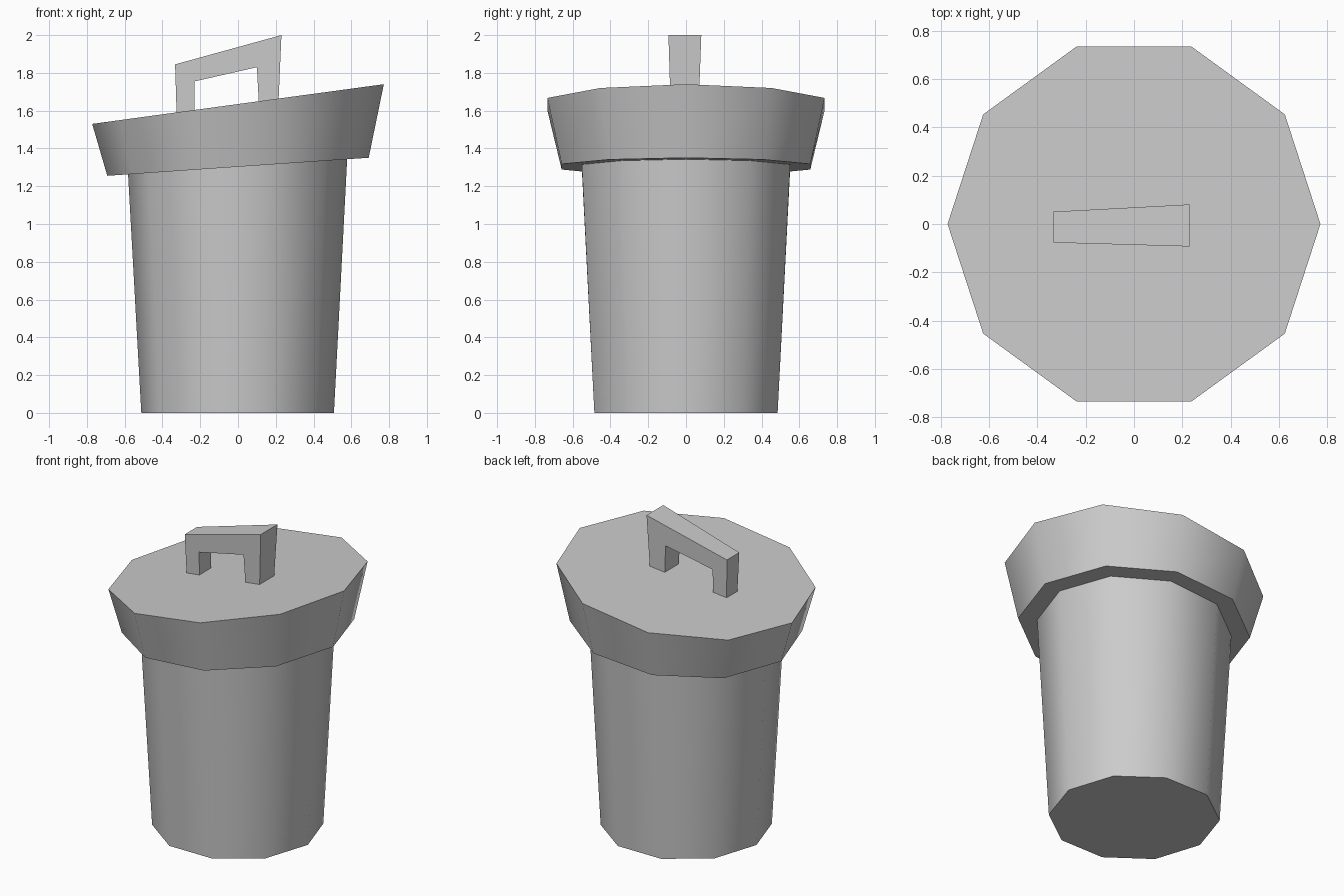
import bpy, bmesh, math

cube = bpy.data.objects.get("Cube")
if cube:
    bpy.data.objects.remove(cube, do_unlink=True)

grey = bpy.data.materials.new("plain grey")
grey.use_nodes = True
grey.diffuse_color = (0.6, 0.6, 0.6, 1)
grey.node_tree.nodes["Principled BSDF"].inputs["Base Color"].default_value = (0.6, 0.6, 0.6, 1)

SIDES = 10


def finish(name, bm):
    bmesh.ops.recalc_face_normals(bm, faces=bm.faces)
    mesh = bpy.data.meshes.new(name)
    bm.to_mesh(mesh)
    bm.free()
    mesh.materials.append(grey)
    obj = bpy.data.objects.new(name, mesh)
    bpy.context.collection.objects.link(obj)
    return obj


def tapered_drum(name, bottom, top):
    """Ten-sided drum; each end is (radius, centre height, slope along x)."""
    bm = bmesh.new()
    rings = []
    for radius, height, slope in (bottom, top):
        ring = []
        for i in range(SIDES):
            a = math.tau * i / SIDES
            x = radius * math.cos(a)
            ring.append(bm.verts.new((x, radius * math.sin(a), height + slope * x)))
        rings.append(ring)
    low, high = rings
    for i in range(SIDES):
        j = (i + 1) % SIDES
        bm.faces.new((low[i], low[j], high[j], high[i])).smooth = True
    bm.faces.new(low)
    bm.faces.new(high)
    # Keep the rims crisp while the wall shades smoothly
    for edge in bm.edges:
        edge.smooth = all(f.smooth for f in edge.link_faces)
    return finish(name, bm)


# Bin body, and the overhanging tilted lid
body = tapered_drum("bin_body", (0.51, 0, 0), (0.58, 1.305, 0.069))
body.location.x = -0.002
tapered_drum("lid", (0.692, 1.303, 0.069), (0.772, 1.635, 0.136))

# Slanted handle: an arch profile given depth that widens to +x and upward
profile = [(-0.325, 1.585), (-0.333, 1.845), (0.23, 2.0), (0.215, 1.66),
           (0.11, 1.645), (0.10, 1.83), (-0.23, 1.755), (-0.23, 1.6)]
bm = bmesh.new()
front, back = [], []
for x, z in profile:
    grow = (x + 0.333) / 0.563
    rise = z - 1.845 - 0.275 * (x + 0.333)
    front.append(bm.verts.new((x, -0.077 - 0.016 * grow - 0.03 * rise, z)))
    back.append(bm.verts.new((x, 0.051 + 0.03 * grow + 0.035 * rise, z)))
count = len(profile)
for i in range(count):
    j = (i + 1) % count
    bm.faces.new((front[i], front[j], back[j], back[i]))
# Sides split into left leg, bridge and right leg
for side in (front, back):
    for part in ((0, 1, 6, 7), (1, 2, 5, 6), (2, 3, 4, 5)):
        bm.faces.new([side[k] for k in part])
finish("lid_handle", bm)
